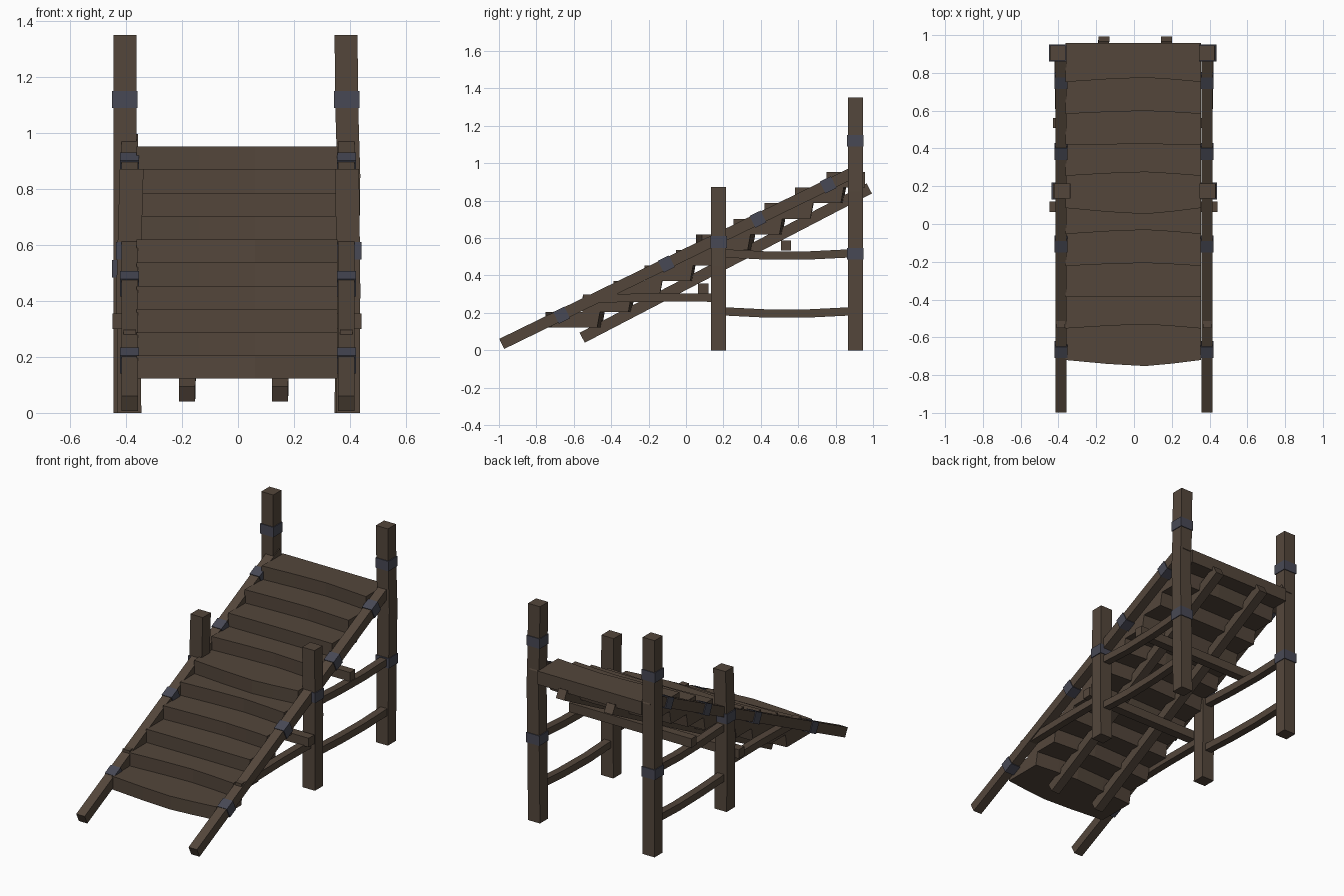
import bpy
import bmesh
from mathutils import Vector

if "Cube" in bpy.data.objects:
    bpy.data.objects.remove(bpy.data.objects["Cube"])


def flat_material(name, rgb):
    m = bpy.data.materials.new(name)
    m.diffuse_color = (*rgb, 1.0)
    m.use_nodes = True
    m.node_tree.nodes["Principled BSDF"].inputs["Base Color"].default_value = m.diffuse_color
    return m


WOOD = flat_material("dark_wood", (0.088, 0.062, 0.044))
IRON = flat_material("blue_grey_iron", (0.064, 0.066, 0.090))


def loft(name, rings, mat):
    """Solid skinned over a row of four-cornered sections."""
    bm = bmesh.new()
    rows = [[bm.verts.new(p) for p in ring] for ring in rings]
    for a, b in zip(rows, rows[1:]):
        for i in range(4):
            j = (i + 1) % 4
            bm.faces.new((a[i], a[j], b[j], b[i]))
    bm.faces.new(rows[0])
    bm.faces.new(rows[-1])
    bmesh.ops.recalc_face_normals(bm, faces=bm.faces)
    me = bpy.data.meshes.new(name)
    bm.to_mesh(me)
    bm.free()
    me.materials.append(mat)
    ob = bpy.data.objects.new(name, me)
    bpy.context.collection.objects.link(ob)
    return ob


def beam(name, pts, w, h, mat=WOOD):
    """Rectangular beam along a path; w is its sideways width, h its depth."""
    pts = [Vector(p) for p in pts]
    d = (pts[-1] - pts[0]).normalized()
    side = Vector((0, 1, 0)) if abs(d.x) > 0.8 else Vector((1, 0, 0))
    up = d.cross(side).normalized()
    s, u = side * w / 2, up * h / 2
    loft(name, [[p - s - u, p + s - u, p + s + u, p - s + u] for p in pts], mat)


def rail_z(y):
    return 0.031 + 0.489 * (y + 0.985)


for tag, sgn in (("left", -1), ("right", 1)):
    # tall rear posts, slightly bent outwards, with two iron bands
    rx = -0.404 if sgn < 0 else 0.386
    bend = 0.0 if sgn < 0 else 0.010
    beam("rear_post_" + tag,
         [(rx, 0.905, 0), (rx + bend * 0.4, 0.905, 0.40), (rx + bend, 0.905, 0.85),
          (rx + bend * 0.3, 0.905, 1.08), (rx, 0.905, 1.35)], 0.082, 0.080)
    for k, z in enumerate((0.515, 1.12)):
        bx = rx + bend * (0.5 if k == 0 else 0.3)
        beam(f"rear_post_band_{tag}_{k}", [(bx, 0.905, z - 0.031), (bx, 0.905, z + 0.031)],
             0.091, 0.089, IRON)

    # short middle posts with one band
    mx = -0.380 if sgn < 0 else 0.390
    lean = -0.008 if sgn < 0 else 0.003
    beam("middle_post_" + tag,
         [(mx + lean, 0.175, 0), (mx + 1.5 * lean, 0.175, 0.45), (mx, 0.175, 0.872)], 0.085, 0.080)
    bx = mx + 1.2 * lean
    beam("middle_post_band_" + tag, [(bx, 0.175, 0.548), (bx, 0.175, 0.610)], 0.094, 0.088, IRON)

    # sloping side rails and their bands
    x = 0.387 * sgn
    beam("side_rail_" + tag, [(x, -0.985, 0.034), (x, 0.935, rail_z(0.935))], 0.058, 0.060)
    along = Vector((0, 1, 0.489)).normalized() * 0.033
    for k, y in enumerate((-0.665, -0.105, 0.385, 0.760)):
        c = Vector((x, y, rail_z(y)))
        beam(f"rail_band_{tag}_{k}", [c - along, c + along], 0.068, 0.070, IRON)

    # sagging braces between the posts, and the forward brace
    for k, z in enumerate((0.205, 0.515)):
        beam(f"side_brace_{tag}_{k}",
             [(0.39 * sgn, 0.18, z + 0.004), (0.39 * sgn, 0.42, z - 0.008),
              (0.395 * sgn, 0.66, z - 0.008), (0.40 * sgn, 0.90, z + 0.004)], 0.046, 0.044)
    beam("forward_brace_" + tag, [(x, -0.55, 0.275), (x, -0.15, 0.283), (x, 0.16, 0.281)],
         0.046, 0.044)

# inner stringers carrying the treads
for tag, x0, x1 in (("left", -0.182, -0.160), ("right", 0.150, 0.172)):
    beam("under_stringer_" + tag, [(x0, -0.555, 0.067), (x1, 0.980, 0.865)], 0.058, 0.060)

# cross beams under the stairs
beam("cross_beam_lower", [(-0.448, 0.092, 0.328), (0.442, 0.092, 0.328)], 0.056, 0.056)
beam("cross_beam_upper", [(-0.430, 0.535, 0.560), (0.415, 0.535, 0.560)], 0.052, 0.056)

# ten overlapping treads: front edge position and bow of the middle
FRONT = (-0.72, -0.553, -0.387, -0.222, -0.053, 0.085, 0.255, 0.42, 0.583, 0.752)
BOW = (-0.032, 0.022, 0.002, 0.016, 0.022, -0.032, 0.020, 0.003, 0.016, 0.023)
STATIONS = ((-0.363, 0), (-0.14, 0.65), (0.06, 1), (0.20, 0.6), (0.355, 0))
for i, (y, bow) in enumerate(zip(FRONT, BOW)):
    top = 0.205 + 0.083 * i
    low = top - 0.083
    depth = 0.205 if i == 9 else 0.245
    rings = []
    for x, f in STATIONS:
        yf = y + bow * f
        yb = y + depth + (0 if i == 9 else abs(bow) * f * 0.8)
        slant = 0 if i == 9 else 0.015
        rings.append([(x, yf, low), (x, yb, low), (x, yb + slant, top), (x, yf, top)])
    loft(f"tread_{i + 1}", rings, WOOD)
